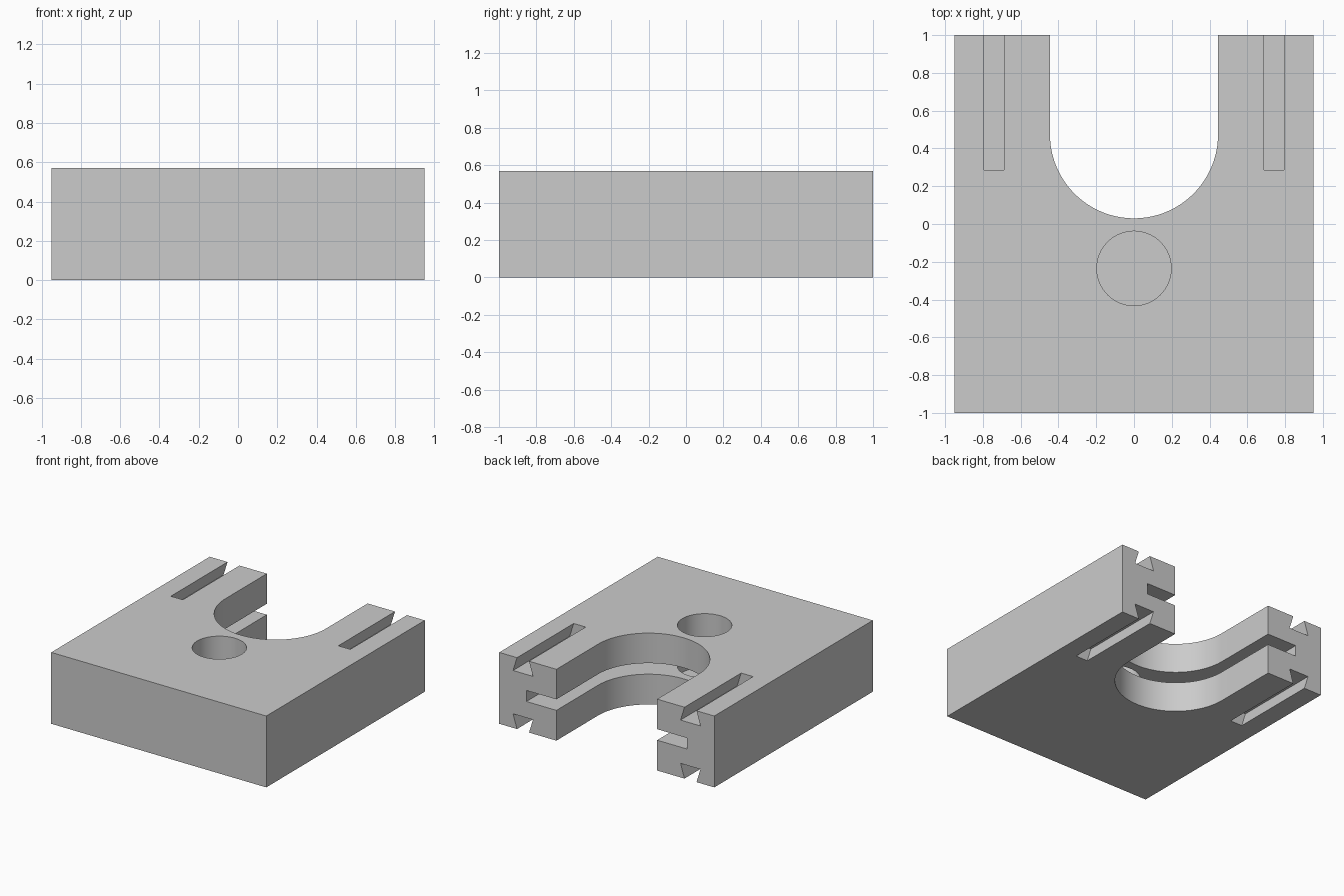
import bpy, bmesh, math
from mathutils import Vector

cube = bpy.data.objects.get("Cube")
if cube:
    bpy.data.objects.remove(cube, do_unlink=True)

W, L, H = 0.95, 1.0, 0.57         # half width, half length, height
BORE_Y = 0.475                    # centre of the rounded cutout
OPEN = 1.2                        # cutters overshoot the back face

grey = bpy.data.materials.new("light grey")
grey.use_nodes = True
colour = (0.6, 0.6, 0.6, 1)
grey.diffuse_color = colour
grey.node_tree.nodes["Principled BSDF"].inputs["Base Color"].default_value = colour


def prism(name, points, direction):
    """Extrude a closed outline along a direction."""
    bm = bmesh.new()
    face = bm.faces.new([bm.verts.new(p) for p in points])
    ext = bmesh.ops.extrude_face_region(bm, geom=[face])
    moved = [v for v in ext["geom"] if isinstance(v, bmesh.types.BMVert)]
    bmesh.ops.translate(bm, verts=moved, vec=Vector(direction))
    bmesh.ops.recalc_face_normals(bm, faces=bm.faces)
    mesh = bpy.data.meshes.new(name)
    bm.to_mesh(mesh)
    bm.free()
    mesh.materials.append(grey)
    obj = bpy.data.objects.new(name, mesh)
    bpy.context.collection.objects.link(obj)
    return obj


def arc(radius, cy, z, start, end, n):
    return [(radius * math.cos(a), cy + radius * math.sin(a), z)
            for a in (start + (end - start) * i / n for i in range(n + 1))]


def u_cutter(name, radius, z0, z1):
    """U-shaped cutter, open to the back."""
    pts = arc(radius, BORE_Y, z0, math.pi, 2 * math.pi, 64)
    pts += [(radius, OPEN, z0), (-radius, OPEN, z0)]
    return prism(name, pts, (0, 0, z1 - z0))


# Solid block
body = prism("slotted_block", [(-W, -L, 0), (W, -L, 0), (W, L, 0), (-W, L, 0)], (0, 0, H))

# Rounded cutout, the wider groove around it and the blind hole
cutters = [
    u_cutter("cutout_cutter", 0.445, -0.1, H + 0.1),
    u_cutter("groove_cutter", 0.71, 0.242, 0.33),
    prism("hole_cutter", arc(0.197, -0.235, 0.14, 0, 2 * math.pi, 64)[:-1], (0, 0, H)),
]

# Dovetail slots on the top and bottom of both arms
half = [(0.053, -0.1), (0.053, 0), (0.088, 0.112)]
outline = half + [(-x, d) for x, d in reversed(half)]
for side in (-1, 1):
    for top in (False, True):
        pts = [(side * 0.74 + x, 0.285, H - d if top else d) for x, d in outline]
        cutters.append(prism("dovetail_cutter", pts, (0, OPEN - 0.285, 0)))

# Cut the block and drop the cutters
bpy.context.view_layer.objects.active = body
for cutter in cutters:
    mod = body.modifiers.new(cutter.name, "BOOLEAN")
    mod.operation = "DIFFERENCE"
    mod.solver = "EXACT"
    mod.object = cutter
    bpy.ops.object.modifier_apply(modifier=mod.name)
    bpy.data.objects.remove(cutter, do_unlink=True)

bpy.ops.object.select_all(action="DESELECT")
body.select_set(True)
bpy.ops.object.shade_smooth_by_angle(angle=math.radians(30))
